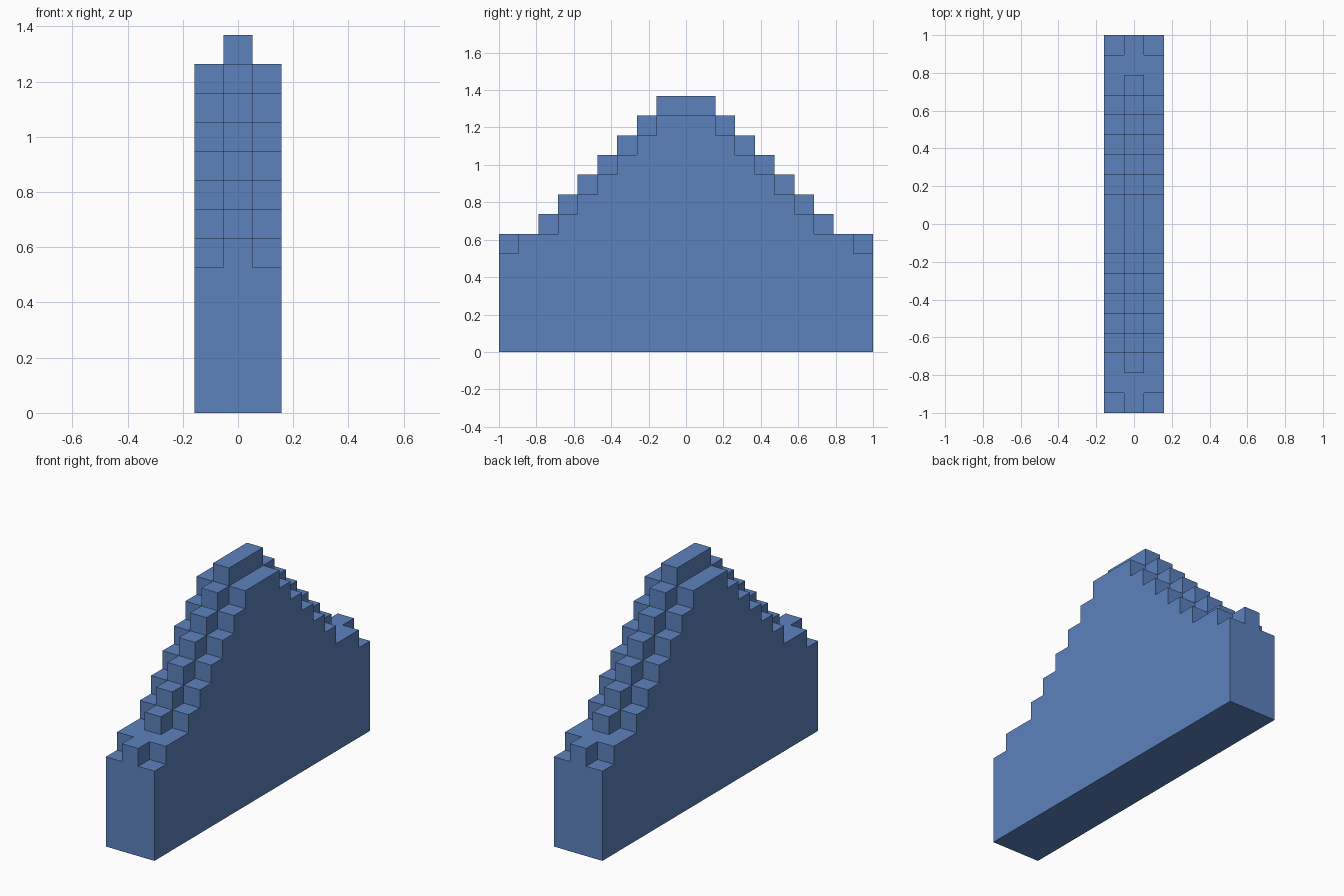
import bpy
import bmesh
from math import radians
from mathutils import Vector

cube = bpy.data.objects.get("Cube")
if cube:
    bpy.data.objects.remove(cube, do_unlink=True)

U = 2 / 19            # edge of one block
HALF_LENGTH = 9       # blocks either side of the middle
PEAK = 13

blue = bpy.data.materials.new("blue")
blue.use_nodes = True
colour = (0.107, 0.223, 0.515, 1)
blue.diffuse_color = colour
blue.node_tree.nodes["Principled BSDF"].inputs["Base Color"].default_value = colour


def ridge_height(y):
    """Central row: flat peak, one step per block, flat foot."""
    return max(6, PEAK - max(0, abs(y) - 1))


def flank_height(y):
    """Outer rows sit a block lower, except level with the foot."""
    if abs(y) == HALF_LENGTH:
        return 5
    return max(6, ridge_height(y) - 1)


# Blocks filling the stepped wall
blocks = set()
for x in (-1, 0, 1):
    for y in range(-HALF_LENGTH, HALF_LENGTH + 1):
        height = ridge_height(y) if x == 0 else flank_height(y)
        blocks.update((x, y, z) for z in range(height))

# Outer skin: one square wherever a block has no neighbour
bm = bmesh.new()
for block in blocks:
    centre = Vector(block) + Vector((0, 0, 0.5))
    for axis in range(3):
        for sign in (-1, 1):
            n = Vector((0, 0, 0))
            n[axis] = sign
            if tuple(int(c) for c in Vector(block) + n) in blocks:
                continue
            a = Vector((n.y, n.z, n.x))
            b = n.cross(a)
            corners = (a + b, b - a, -a - b, a - b)
            bm.faces.new([bm.verts.new((centre + (n + c) / 2) * U) for c in corners])

# Weld the skin and merge flat areas into whole faces
bmesh.ops.remove_doubles(bm, verts=bm.verts, dist=U / 100)
bmesh.ops.recalc_face_normals(bm, faces=bm.faces)
bmesh.ops.dissolve_limit(bm, angle_limit=radians(1), verts=bm.verts, edges=bm.edges)

mesh = bpy.data.meshes.new("stepped_wall")
bm.to_mesh(mesh)
bm.free()
mesh.materials.append(blue)
wall = bpy.data.objects.new("stepped_wall", mesh)
bpy.context.collection.objects.link(wall)
